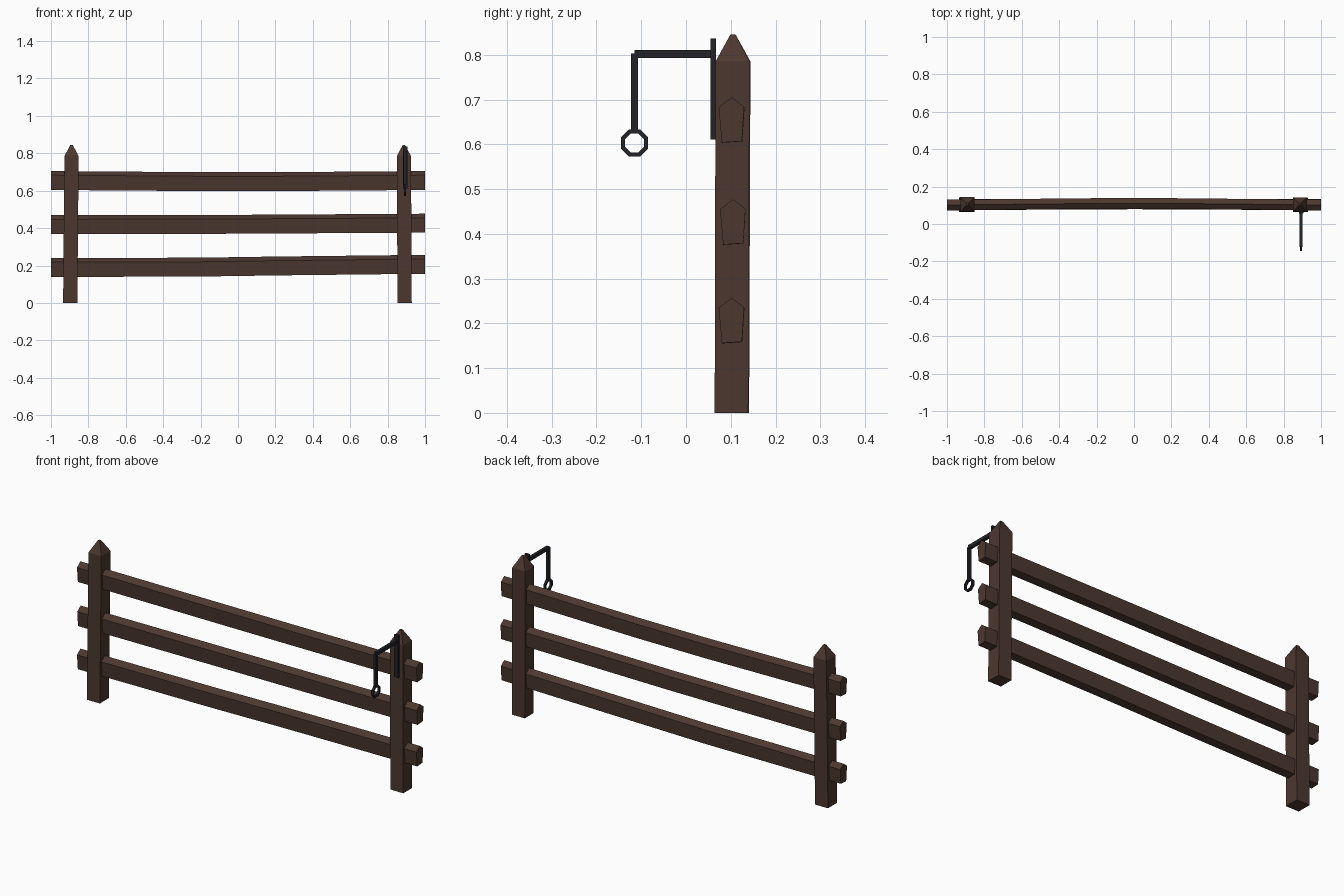
import bpy, bmesh, math

if "Cube" in bpy.data.objects:
    bpy.data.objects.remove(bpy.data.objects["Cube"])


def material(name, rgb):
    m = bpy.data.materials.new(name)
    m.diffuse_color = (*rgb, 1)
    m.use_nodes = True
    m.node_tree.nodes["Principled BSDF"].inputs["Base Color"].default_value = m.diffuse_color
    return m


WOOD = material("dark brown wood", (0.072, 0.039, 0.029))
IRON = material("black iron", (0.016, 0.016, 0.022))


def loft(name, rings, mat, closed=False):
    """Skin matching rings of points; cap the ends unless the loop is closed."""
    bm = bmesh.new()
    vs = [[bm.verts.new(p) for p in r] for r in rings]
    n = len(vs[0])
    pairs = list(zip(vs, vs[1:])) + ([(vs[-1], vs[0])] if closed else [])
    for a, b in pairs:
        for i in range(n):
            j = (i + 1) % n
            bm.faces.new((a[i], a[j], b[j], b[i]))
    if not closed:
        bm.faces.new(vs[0][::-1])
        bm.faces.new(vs[-1])
    bmesh.ops.recalc_face_normals(bm, faces=bm.faces)
    me = bpy.data.meshes.new(name)
    bm.to_mesh(me)
    bm.free()
    me.materials.append(mat)
    ob = bpy.data.objects.new(name, me)
    bpy.context.collection.objects.link(ob)
    return ob


def rect(x0, x1, y0, y1, z):
    return [(x0, y0, z), (x1, y0, z), (x1, y1, z), (x0, y1, z)]


def box(name, x, y, z, mat):
    return loft(name, [rect(*x, *y, z[0]), rect(*x, *y, z[1])], mat)


# Posts: slightly leaning square timbers with blunt pyramid tips
def post(name, base_x, top_x, base_back, top_back):
    tip = (base_x + top_x) / 2 + (top_x - base_x) / 2
    loft(name, [
        rect(base_x - 0.038, base_x + 0.038, 0.064, base_back, 0),
        rect(top_x - 0.038, top_x + 0.038, 0.066, top_back, 0.785),
        rect(tip - 0.006, tip + 0.006, 0.099, 0.111, 0.845)], WOOD)


post("left_post", -0.897, -0.890, 0.141, 0.144)
post("right_post", 0.891, 0.887, 0.139, 0.142)

# Rails: five-sided beams with a ridge on top, gently bowed along their length
SECTION = [(-0.022, 0), (0.023, 0.003), (0.028, 0.080), (0, 0.101), (-0.029, 0.079)]


def rail(name, path):
    loft(name, [[(x, y + dy, z + dz) for dy, dz in SECTION] for x, y, z in path], WOOD)


rail("top_rail", [(-1, 0.102, 0.604), (-0.2, 0.110, 0.598), (0.2, 0.110, 0.598), (1, 0.102, 0.604)])
rail("middle_rail", [(-1, 0.104, 0.368), (0, 0.108, 0.370), (1, 0.105, 0.376)])
rail("bottom_rail", [(-1, 0.102, 0.139), (-0.2, 0.108, 0.141), (0.2, 0.108, 0.147), (1, 0.102, 0.156)])

# Iron bracket on the right post: plate, arm, hanging rod
HX = 0.893
box("bracket_plate", (HX - 0.012, HX + 0.012), (0.055, 0.067), (0.611, 0.836), IRON)
box("bracket_arm", (HX - 0.008, HX + 0.008), (-0.115, 0.058), (0.793, 0.811), IRON)
box("hanging_rod", (HX - 0.007, HX + 0.007), (-0.123, -0.107), (0.630, 0.803), IRON)

# Eight-sided ring at the end of the rod
ring = []
for k in range(8):
    a = math.pi * (k + 0.5) / 4
    ring.append([(HX + dx, -0.115 + r * math.cos(a), 0.603 + r * math.sin(a))
                 for r, dx in ((0.0225, -0.006), (0.033, -0.006), (0.033, 0.006), (0.0225, 0.006))])
loft("hanging_ring", ring, IRON, closed=True)
